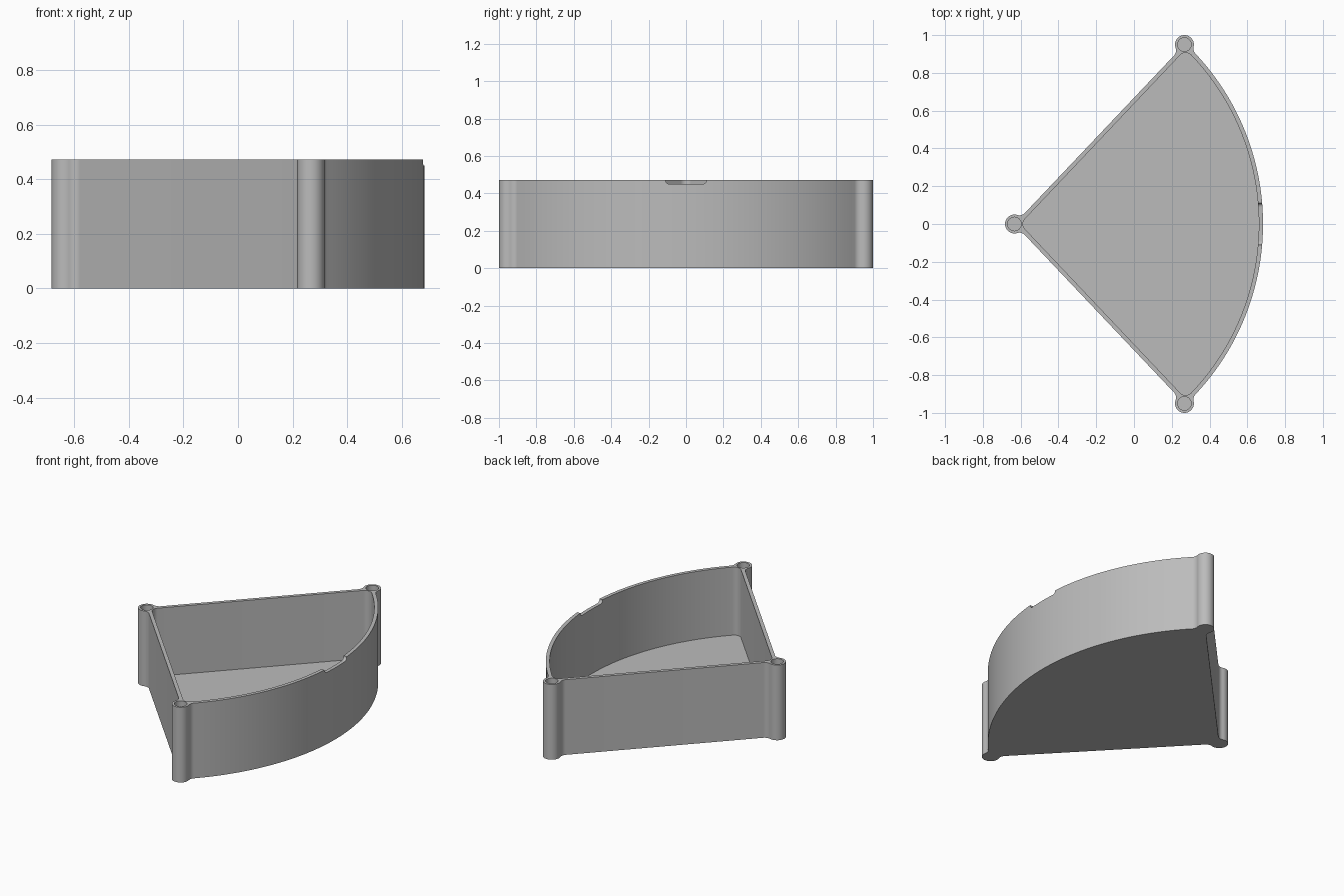
import bpy, bmesh, math
from mathutils import Vector

old = bpy.data.objects.get("Cube")
if old:
    bpy.data.objects.remove(old, do_unlink=True)

HEIGHT, FLOOR, WALL = 0.472, 0.045, 0.022
PILLAR_R, HOLE_R, HOLE_DEPTH = 0.05, 0.036, 0.08
FILLET, INNER_ROUND = 0.04, 0.04
apex = Vector((-0.633, 0))
corner = Vector((0.267, 0.95))
RADIUS = 0.683 - apex.x

gray = bpy.data.materials.new("light gray plastic")
gray.use_nodes = True
color = (0.5, 0.5, 0.5, 1)
gray.diffuse_color = color
gray.node_tree.nodes["Principled BSDF"].inputs["Base Color"].default_value = color


def arc(center, radius, start, end, steps, turn=1):
    """Points of an arc between two directions, turning left (1) or right (-1)."""
    a = math.atan2(start.y, start.x)
    span = (turn * (math.atan2(end.y, end.x) - a)) % math.tau
    angles = [a + turn * span * i / steps for i in range(steps + 1)]
    return [center + radius * Vector((math.cos(t), math.sin(t))) for t in angles]


def mirrored(half):
    """Close a half outline that starts and ends on the x axis."""
    return half + [Vector((p.x, -p.y)) for p in reversed(half[1:-1])]


def prism(name, outline, z0, z1):
    bm = bmesh.new()
    face = bm.faces.new([bm.verts.new((p.x, p.y, z0)) for p in outline])
    up = bmesh.ops.extrude_face_region(bm, geom=[face])["geom"]
    bmesh.ops.translate(bm, vec=(0, 0, z1 - z0),
                        verts=[v for v in up if isinstance(v, bmesh.types.BMVert)])
    bmesh.ops.recalc_face_normals(bm, faces=bm.faces)
    mesh = bpy.data.meshes.new(name)
    bm.to_mesh(mesh)
    bm.free()
    mesh.materials.append(gray)
    obj = bpy.data.objects.new(name, mesh)
    bpy.context.collection.objects.link(obj)
    return obj


def cut(target, cutter):
    mod = target.modifiers.new("cut", 'BOOLEAN')
    mod.operation, mod.solver, mod.object = 'DIFFERENCE', 'EXACT', cutter
    bpy.context.view_layer.objects.active = target
    bpy.ops.object.modifier_apply(modifier=mod.name)
    bpy.data.objects.remove(cutter, do_unlink=True)


right, left = Vector((1, 0)), Vector((-1, 0))
span = (corner - apex).length
along = (corner - apex) / span
out = Vector((-along.y, along.x))

# Outer outline: curved wall, corner pillar, straight wall, apex pillar
near = PILLAR_R + FILLET
a = (span**2 + (RADIUS + FILLET)**2 - near**2) / (2 * span)
f1 = apex + along * a - out * math.sqrt((RADIUS + FILLET)**2 - a**2)
reach = math.sqrt(near**2 - FILLET**2)
f2 = corner - along * reach + out * FILLET
f3 = apex + along * reach + out * FILLET
outer = arc(apex, RADIUS, right, f1 - apex, 40)
outer += arc(f1, FILLET, apex - f1, corner - f1, 8, -1)[1:]
outer += arc(corner, PILLAR_R, f1 - corner, f2 - corner, 28)[1:]
outer += arc(f2, FILLET, corner - f2, -out, 8, -1)[1:]
outer += arc(f3, FILLET, -out, apex - f3, 8, -1)
outer += arc(apex, PILLAR_R, f3 - apex, left, 20)[1:]
tray = prism("sector_tray", mirrored(outer), 0, HEIGHT)

# Inner cavity with rounded corners
inner_r, inset = RADIUS - WALL, WALL + INNER_ROUND
g = apex + along * math.sqrt((inner_r - INNER_ROUND)**2 - inset**2) - out * inset
g0 = apex + right * inset / along.y
inner = arc(apex, inner_r, right, g - apex, 40)
inner += arc(g, INNER_ROUND, g - apex, out, 8)[1:]
inner += arc(g0, INNER_ROUND, out, left, 8)
cut(tray, prism("cavity_cutter", mirrored(inner), FLOOR, HEIGHT + 0.1))

# Blind holes in the tops of the pillars
for center in (apex, corner, Vector((corner.x, -corner.y))):
    ring = arc(center, HOLE_R, right, left, 16) + arc(center, HOLE_R, left, right, 16)[1:-1]
    cut(tray, prism("hole_cutter", ring, HEIGHT - HOLE_DEPTH, HEIGHT + 0.1))

# Finger notch in the rim of the curved wall, with rounded lower corners
half_width, depth, r = 0.11, 0.022, 0.02
down, top = Vector((0, -1)), Vector((0, 1))
profile = [Vector((-half_width, 0.1))]
profile += arc(Vector((r - half_width, r - depth)), r, left, down, 6)
profile += arc(Vector((half_width - r, r - depth)), r, down, right, 6)
profile += [Vector((half_width, 0.1))]
notch = prism("notch_cutter", profile, 0.55, 0.8)
for v in notch.data.vertices:
    v.co = (v.co.z, v.co.x, v.co.y + HEIGHT)
cut(tray, notch)

# Smooth curves, sharp rims
bpy.ops.object.select_all(action='DESELECT')
tray.select_set(True)
bpy.context.view_layer.objects.active = tray
bpy.ops.object.shade_smooth_by_angle(angle=math.radians(30))
